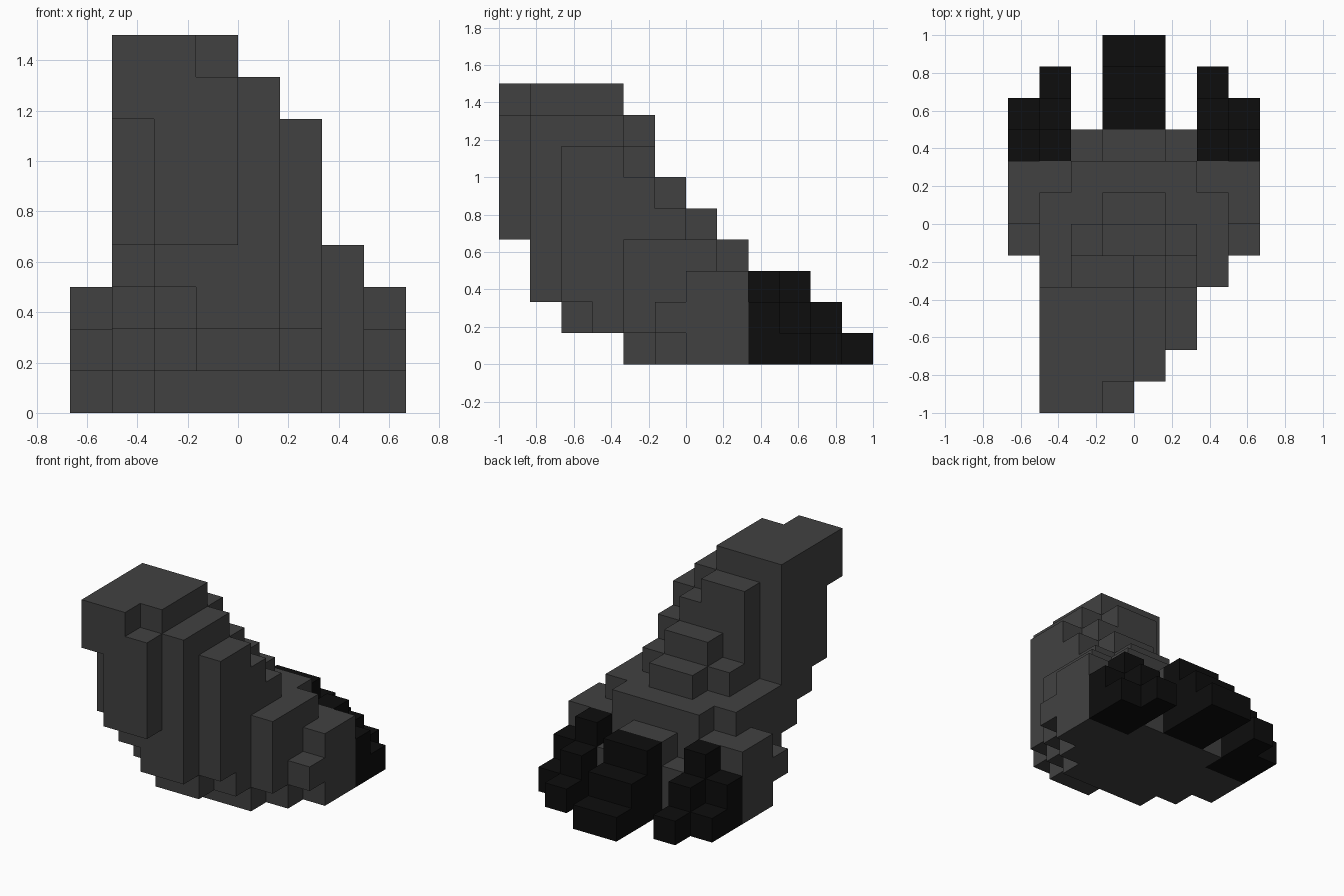
import bpy
import bmesh
from mathutils import Vector

cube = bpy.data.objects.get("Cube")
if cube:
    bpy.data.objects.remove(cube, do_unlink=True)

UNIT = 1 / 6  # edge of one block


def make_material(name, value):
    mat = bpy.data.materials.new(name)
    mat.use_nodes = True
    colour = (value, value, value, 1)
    mat.diffuse_color = colour
    bsdf = mat.node_tree.nodes["Principled BSDF"]
    bsdf.inputs["Base Color"].default_value = colour
    bsdf.inputs["Roughness"].default_value = 0.9
    return mat


def fill(boxes):
    """All unit blocks inside boxes given as x0, x1, y0, y1, z0, z1."""
    return {(x, y, z) for x0, x1, y0, y1, z0, z1 in boxes
            for x in range(x0, x1) for y in range(y0, y1) for z in range(z0, z1)}


def mirrored(boxes):
    return [(-x1, -x0, *rest) for x0, x1, *rest in boxes]


def build_shell(name, cells, solid, mat):
    """Outer skin of the blocks, with flat areas merged."""
    bm = bmesh.new()
    for cell in cells:
        for axis in range(3):
            for sign in (1, -1):
                step = Vector((0, 0, 0))
                step[axis] = sign
                if tuple(int(c + s) for c, s in zip(cell, step)) in solid:
                    continue
                u, v = Vector((0, 0, 0)), Vector((0, 0, 0))
                u[(axis + 1) % 3] = 0.5
                v[(axis + 2) % 3] = 0.5 * sign
                mid = Vector(cell) + Vector((0.5, 0.5, 0.5)) + step * 0.5
                corners = (mid - u - v, mid + u - v, mid + u + v, mid - u + v)
                bm.faces.new([bm.verts.new(c * UNIT) for c in corners])
    bmesh.ops.remove_doubles(bm, verts=bm.verts[:], dist=0.001)
    bmesh.ops.dissolve_limit(bm, angle_limit=0.01, verts=bm.verts[:], edges=bm.edges[:])
    mesh = bpy.data.meshes.new(name)
    bm.to_mesh(mesh)
    bm.free()
    mesh.materials.append(mat)
    obj = bpy.data.objects.new(name, mesh)
    bpy.context.collection.objects.link(obj)


# Broad foot, with the stubs of the toes
foot = [
    (-4, 4, 0, 2, 0, 3), (-3, 3, -1, 2, 0, 1), (-2, 2, -2, 3, 0, 2),
    (-1, 1, 2, 3, 0, 3), (-4, 4, -1, 0, 1, 2), (-3, 3, -2, 1, 1, 4),
    (-2, 2, -2, 2, 1, 4),
]
# Stepped heel overhanging the ground
heel = [
    (-2, 2, -3, 0, 1, 2), (-1, 1, -4, 0, 1, 2), (-3, 2, -3, 0, 2, 3),
    (-2, 2, -4, 0, 2, 3), (-1, 1, -5, 0, 2, 4), (-3, 2, -4, 0, 3, 4),
    (-2, 1, -5, 0, 3, 4),
]
# Leg leaning to one side, with its stepped instep
leg = [
    (-3, 0, -5, -2, 4, 9), (-3, -1, -6, -5, 7, 9), (-2, 0, -6, -5, 4, 8),
    (0, 1, -5, -2, 4, 8), (1, 2, -4, -2, 4, 7),
    (-2, 0, -2, -1, 4, 8), (0, 1, -2, -1, 4, 7), (1, 2, -2, -1, 4, 6),
    (-1, 1, -1, 0, 4, 6), (-2, 2, -1, 0, 4, 5), (-1, 1, 0, 1, 4, 5),
]
# Claws
middle_claw = [(-1, 1, 3, 4, 0, 3), (-1, 1, 4, 5, 0, 2), (-1, 1, 5, 6, 0, 1)]
side_claw = [
    (2, 3, 2, 3, 0, 3), (2, 3, 3, 4, 0, 2), (2, 3, 4, 5, 0, 1),
    (3, 4, 2, 3, 0, 2), (3, 4, 3, 4, 0, 1),
]

grey = make_material("dark grey hide", 0.053)
black = make_material("black claw", 0.004)

foot_cells = fill(foot + heel)
parts = {
    "foot": (foot_cells, grey),
    "leg": (fill(leg) - foot_cells, grey),
    "middle_claw": (fill(middle_claw), black),
    "left_claw": (fill(side_claw), black),
    "right_claw": (fill(mirrored(side_claw)), black),
}
solid = set().union(*(cells for cells, _ in parts.values()))
for part_name, (cells, mat) in parts.items():
    build_shell(part_name, cells, solid, mat)
